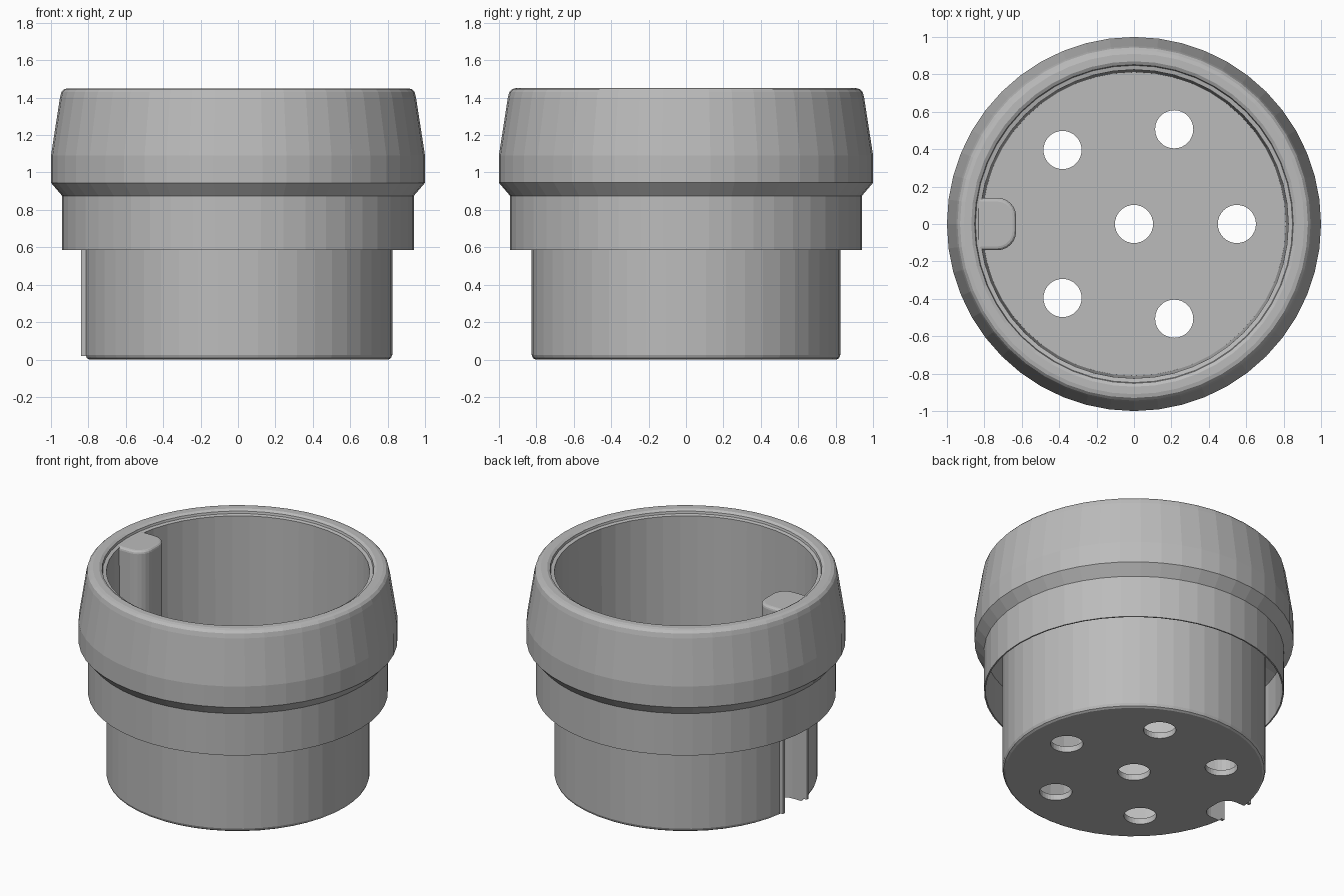
import bpy, bmesh, math

if "Cube" in bpy.data.objects:
    bpy.data.objects.remove(bpy.data.objects["Cube"], do_unlink=True)

SIDES = 48

# Single plain grey
grey = bpy.data.materials.new("plain grey")
grey.use_nodes = True
GREY = (0.5, 0.5, 0.5, 1)
grey.diffuse_color = GREY
grey.node_tree.nodes["Principled BSDF"].inputs["Base Color"].default_value = GREY


def finish(bm, name):
    bmesh.ops.recalc_face_normals(bm, faces=bm.faces)
    mesh = bpy.data.meshes.new(name)
    bm.to_mesh(mesh)
    bm.free()
    mesh.materials.append(grey)
    obj = bpy.data.objects.new(name, mesh)
    bpy.context.collection.objects.link(obj)
    return obj


def lathe(name, profile):
    """Spin an (r, z) profile round the z axis."""
    bm = bmesh.new()
    verts = [bm.verts.new((r, 0, z)) for r, z in profile]
    edges = [bm.edges.new(pair) for pair in zip(verts, verts[1:])]
    bmesh.ops.spin(bm, geom=verts + edges, cent=(0, 0, 0), axis=(0, 0, 1),
                   angle=math.tau, steps=SIDES, use_duplicate=False)
    bmesh.ops.remove_doubles(bm, verts=bm.verts, dist=0.0005)
    return finish(bm, name)


def key_column(name, x_back, x_front, half, radius, z0, z1, fillet=0):
    """Upright column with a straight back and two rounded front corners."""
    bm = bmesh.new()
    arc = [math.radians(a) for a in range(0, 91, 15)]
    side = [(x_front - radius + radius * math.cos(a),
             half - radius + radius * math.sin(a)) for a in arc]
    side.append((x_back, half))
    outline = side + [(x, -y) for x, y in reversed(side)]
    face = bm.faces.new([bm.verts.new((x, y, z0)) for x, y in outline])
    top = bmesh.ops.extrude_face_region(bm, geom=[face])["geom"]
    bmesh.ops.translate(bm, vec=(0, 0, z1 - z0),
                        verts=[g for g in top if isinstance(g, bmesh.types.BMVert)])
    if fillet:
        rim = [e for e in bm.edges if all(v.co.z > z1 - 0.001 for v in e.verts)]
        bmesh.ops.bevel(bm, geom=rim, offset=fillet, segments=3,
                        profile=0.5, affect='EDGES')
    return finish(bm, name)


def combine(target, other, operation):
    mod = target.modifiers.new(operation.lower(), 'BOOLEAN')
    mod.operation, mod.solver, mod.object = operation, 'EXACT', other
    bpy.context.view_layer.objects.active = target
    bpy.ops.object.modifier_apply(modifier=mod.name)
    bpy.data.objects.remove(other, do_unlink=True)


# Cup with hanging skirt, flared collar, rounded rim and inner floor
cup = lathe("cup", [
    (0, 0), (0.805, 0), (0.818, 0.008), (0.825, 0.025), (0.825, 0.93),
    (0.931, 0.87), (0.931, 0.585), (0.94, 0.585), (0.94, 0.875),
    (1.0, 0.945), (1.0, 1.09), (0.952, 1.40), (0.944, 1.43), (0.93, 1.445),
    (0.91, 1.45), (0.87, 1.45), (0.852, 1.44), (0.848, 1.425),
    (0.825, 1.42), (0.812, 0.04), (0, 0.04)])

# Hollow locating key: inner column, then the slot open at the bottom
combine(cup, key_column("key", -0.84, -0.63, 0.14, 0.1, 0.02, 1.425, 0.02), 'UNION')
combine(cup, key_column("key_slot", -0.86, -0.65, 0.12, 0.08, -0.1, 1.38), 'DIFFERENCE')

# Drain holes: one in the centre and five round it
RING = 0.55
spots = [(0, 0)] + [(RING * math.cos(math.radians(a)), RING * math.sin(math.radians(a)))
                    for a in (-134, -67, 0, 67, 134)]
for x, y in spots:
    bpy.ops.mesh.primitive_cylinder_add(vertices=32, radius=0.102, depth=0.3,
                                        location=(x, y, 0))
    hole = bpy.context.object
    hole.data.materials.append(grey)
    combine(cup, hole, 'DIFFERENCE')

for poly in cup.data.polygons:
    poly.use_smooth = False
